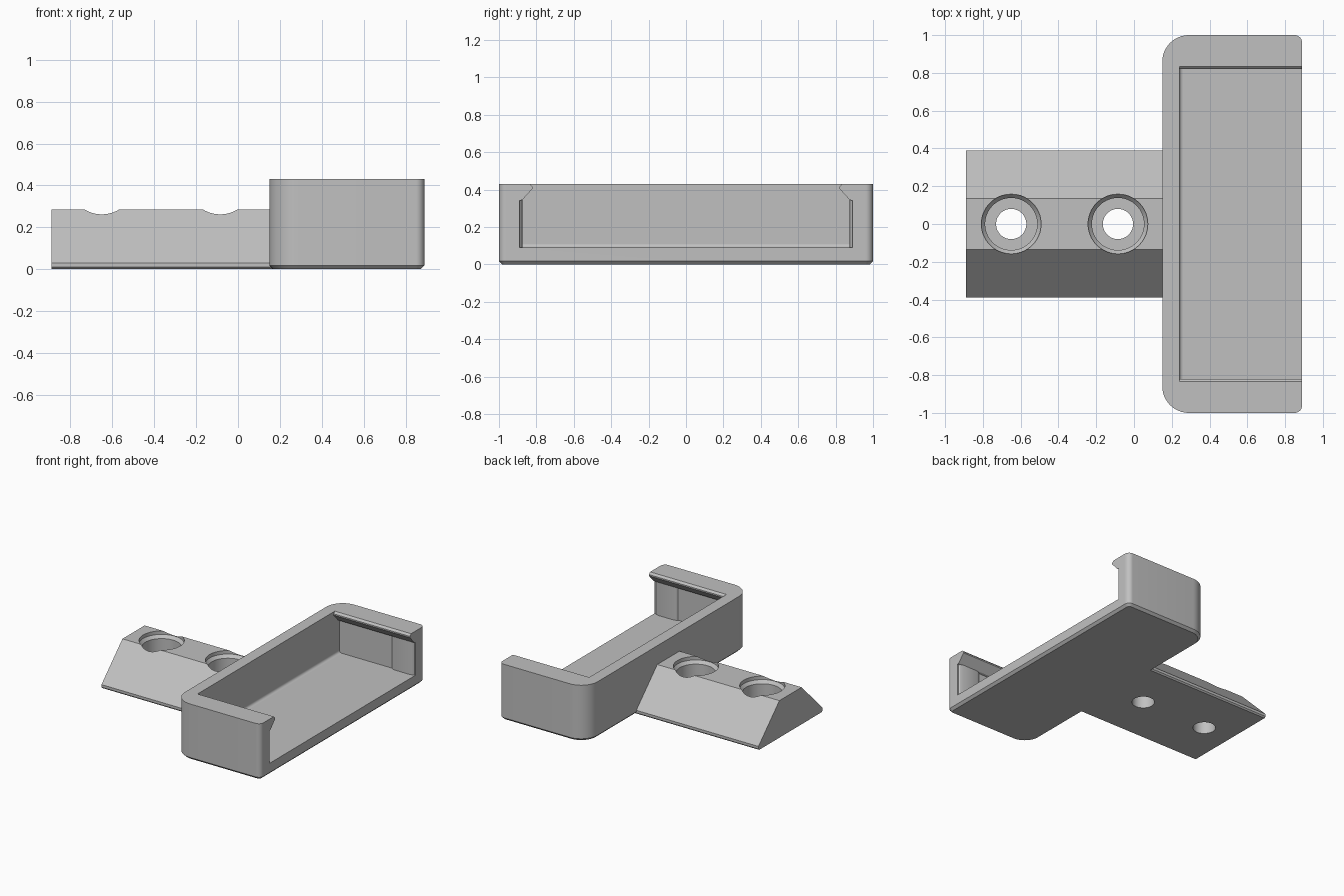
import bpy
import bmesh
import math

default = bpy.data.objects.get("Cube")
if default:
    bpy.data.objects.remove(default, do_unlink=True)

grey = bpy.data.materials.new("mid grey")
grey.use_nodes = True
COLOUR = (0.53, 0.53, 0.53, 1)
grey.diffuse_color = COLOUR
grey.node_tree.nodes["Principled BSDF"].inputs["Base Color"].default_value = COLOUR


def loft(name, rings):
    """Closed solid through rings with equal point counts."""
    bm = bmesh.new()
    loops = [[bm.verts.new(p) for p in ring] for ring in rings]
    for a, b in zip(loops, loops[1:]):
        for i in range(len(a)):
            j = (i + 1) % len(a)
            bm.faces.new((a[i], a[j], b[j], b[i]))
    bm.faces.new(loops[0])
    bm.faces.new(loops[-1])
    bmesh.ops.recalc_face_normals(bm, faces=bm.faces)
    mesh = bpy.data.meshes.new(name)
    bm.to_mesh(mesh)
    bm.free()
    mesh.materials.append(grey)
    obj = bpy.data.objects.new(name, mesh)
    bpy.context.collection.objects.link(obj)
    return obj


def rounded(x0, x1, half_y, r0, r1, z, inset=0):
    """Rounded outline with radius r0 on the x0 side and r1 on the x1 side."""
    points = []
    corners = ((x1, 1, r1, 0), (x0, 1, r0, 90), (x0, -1, r0, 180), (x1, -1, r1, 270))
    for x, side, r, start in corners:
        cx = x + r if x == x0 else x - r
        cy = side * (half_y - r)
        for k in range(13):
            a = math.radians(start + k * 7.5)
            points.append((cx + (r - inset) * math.cos(a), cy + (r - inset) * math.sin(a), z))
    return points


def extrude_x(name, profile, x0, x1):
    return loft(name, [[(x, y, z) for y, z in profile] for x in (x0, x1)])


def lathe(name, profile, cx, sides=64):
    turns = [2 * math.pi * i / sides for i in range(sides)]
    return loft(name, [[(cx + r * math.cos(a), r * math.sin(a), z) for a in turns]
                       for r, z in profile])


def boolean(obj, tool, operation="DIFFERENCE"):
    tool.hide_render = True
    mod = obj.modifiers.new("boolean", "BOOLEAN")
    mod.operation = operation
    mod.solver = "EXACT"
    mod.object = tool
    bpy.context.view_layer.objects.active = obj
    bpy.ops.object.modifier_apply(modifier=mod.name)
    bpy.data.objects.remove(tool, do_unlink=True)


def smooth(obj):
    bpy.ops.object.select_all(action="DESELECT")
    obj.select_set(True)
    bpy.context.view_layer.objects.active = obj
    bpy.ops.object.shade_smooth_by_angle(angle=math.radians(25))


# Tray body with rounded corners and a chamfered base
FLOOR, TOP, INNER = 0.09, 0.43, 0.89
tray = loft("tray", [rounded(0.15, 0.89, 1, 0.14, 0.04, z, d)
                     for z, d in ((0, 0.018), (0.018, 0), (TOP, 0))])

# Pocket open at one end, with overhanging lips along both short walls
half = [(INNER, FLOOR), (INNER, 0.34), (0.875, 0.345), (0.82, 0.405), (0.82, 0.415),
        (0.835, TOP), (0.835, 0.5)]
pocket = extrude_x("pocket_cutter", half + [(-y, z) for y, z in reversed(half)], 0.24, 1)
boolean(tray, pocket)
smooth(tray)

# Fillet between the long wall and the pocket floor
R = 0.02
arc = [(0.24 + R - R * math.sin(math.radians(a)), FLOOR + R - R * math.cos(math.radians(a)))
       for a in range(0, 91, 15)]
section = [(0.23, FLOOR - 0.01), (0.24 + R, FLOOR - 0.01)] + arc + [(0.23, FLOOR + R)]
fillet = loft("floor_fillet", [[(x, y, z) for x, z in section] for y in (-0.9, 0.9)])
smooth(fillet)

# Grip ribs inside the short walls near the open end
for name, side in (("left_rib", 1), ("right_rib", -1)):
    plan = [(0.69, 0.9), (0.69, 0.89), (0.7, 0.881), (0.72, 0.875),
            (0.85, 0.875), (0.87, 0.881), (0.88, 0.89), (0.88, 0.9)]
    rib = loft(name, [[(x, side * y, z) for x, y in plan] for z in (FLOOR - 0.01, 0.35)])
    smooth(rib)

# Mounting tab with sloping sides
edge = [(0.38, 0), (0.39, 0.01), (0.39, 0.03), (0.135, 0.285)]
tab = extrude_x("mounting_tab", edge + [(-y, z) for y, z in reversed(edge)], -0.89, 0.175)

# Countersunk screw holes
for cx in (-0.65, -0.085):
    bore = lathe("screw_hole_cutter",
                 [(0.08, -0.1), (0.08, 0.1), (0.138, 0.1), (0.138, 0.235),
                  (0.158, 0.258), (0.158, 0.4)], cx)
    boolean(tab, bore)
smooth(tab)
